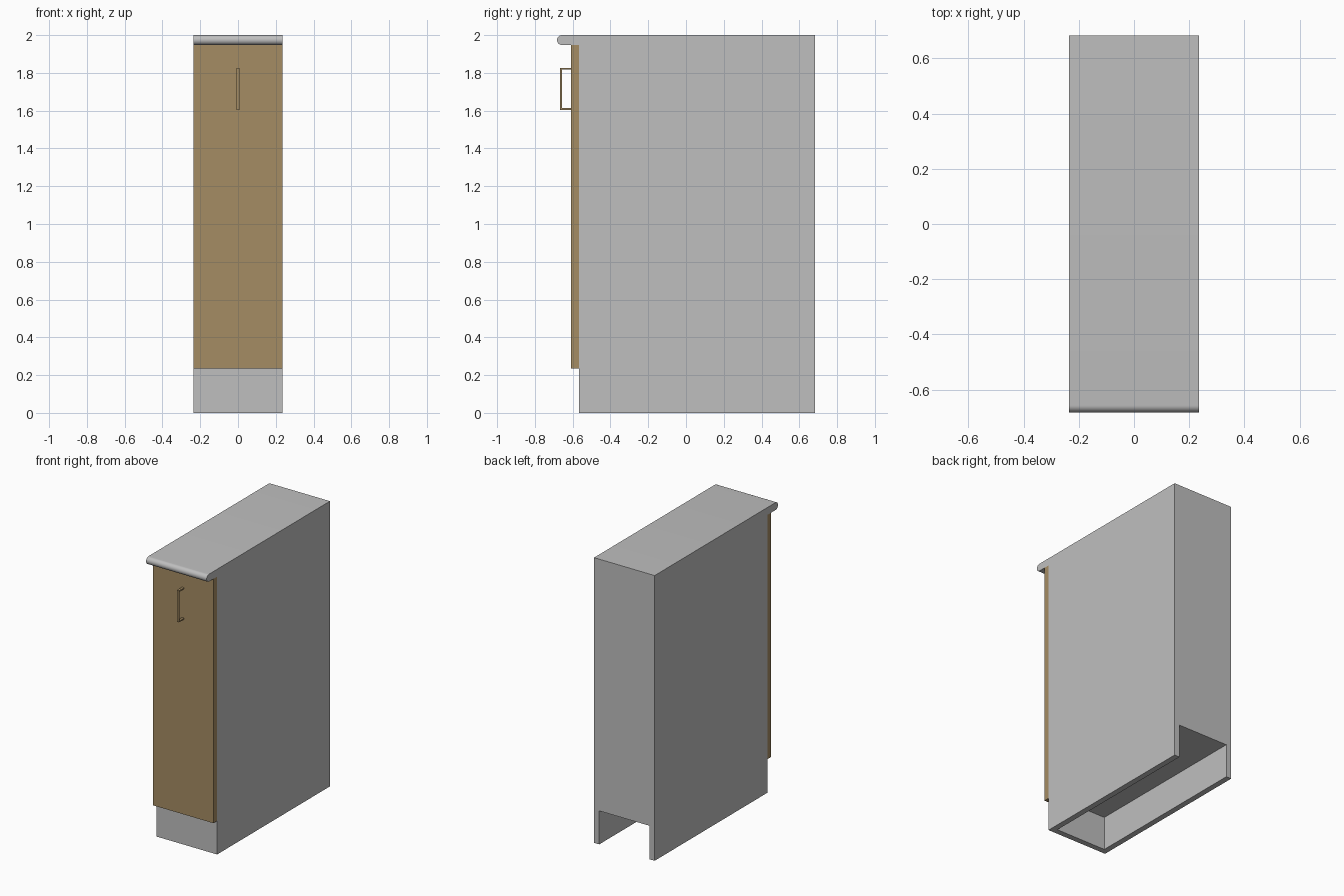
import bpy, bmesh, math

if "Cube" in bpy.data.objects:
    bpy.data.objects.remove(bpy.data.objects["Cube"])


def material(name, rgb):
    m = bpy.data.materials.new(name)
    m.diffuse_color = (*rgb, 1)
    m.use_nodes = True
    m.node_tree.nodes["Principled BSDF"].inputs["Base Color"].default_value = m.diffuse_color
    return m


grey = material("light grey", (0.52, 0.52, 0.52))
wood = material("tan wood", (0.376, 0.262, 0.125))
HW = 0.235  # half width of the cabinet


def extrude_x(name, profile, half, mat):
    """Extrude a closed (y, z) profile symmetrically along x."""
    bm = bmesh.new()
    face = bm.faces.new([bm.verts.new((-half, y, z)) for y, z in profile])
    ext = bmesh.ops.extrude_face_region(bm, geom=[face])
    verts = [g for g in ext["geom"] if isinstance(g, bmesh.types.BMVert)]
    bmesh.ops.translate(bm, verts=verts, vec=(2 * half, 0, 0))
    bmesh.ops.recalc_face_normals(bm, faces=bm.faces)
    mesh = bpy.data.meshes.new(name)
    bm.to_mesh(mesh)
    bm.free()
    ob = bpy.data.objects.new(name, mesh)
    bpy.context.collection.objects.link(ob)
    mesh.materials.append(mat)
    return ob


def rect(y0, y1, z0, z1):
    return [(y0, z0), (y1, z0), (y1, z1), (y0, z1)]


# Cabinet body with rounded countertop nose, one side profile
R = 0.026
nose = [(-0.683 + R - R * math.sin(a), 2 - R + R * math.cos(a))
        for a in (math.pi * i / 16 for i in range(17))]
body = extrude_x("cabinet_body",
                 [(0.683, 0), (0.683, 2)] + nose + [(-0.567, 2 - 2 * R), (-0.567, 0)],
                 HW, grey)

# Toe space, open below and at the back
cutter = extrude_x("toe_space_cutter", rect(-0.527, 0.8, -0.1, 0.235), HW - 0.04, grey)
cutter.hide_render = True
mod = body.modifiers.new("toe space", "BOOLEAN")
mod.operation = "DIFFERENCE"
mod.solver = "EXACT"
mod.object = cutter
bpy.ops.object.select_all(action="DESELECT")
body.select_set(True)
bpy.context.view_layer.objects.active = body
bpy.ops.object.modifier_apply(modifier=mod.name)
bpy.data.objects.remove(cutter)
bpy.ops.object.shade_smooth_by_angle(angle=math.radians(30))

# Door panel
extrude_x("door", rect(-0.608, -0.567, 0.235, 2 - 2 * R), HW, wood)

# U-shaped door handle
t = 0.009
y0, y1, z0, z1 = -0.666, -0.608, 1.604, 1.826
extrude_x("handle",
          [(y1, z0), (y0, z0), (y0, z1), (y1, z1),
           (y1, z1 - t), (y0 + t, z1 - t), (y0 + t, z0 + t), (y1, z0 + t)],
          0.008, wood)
